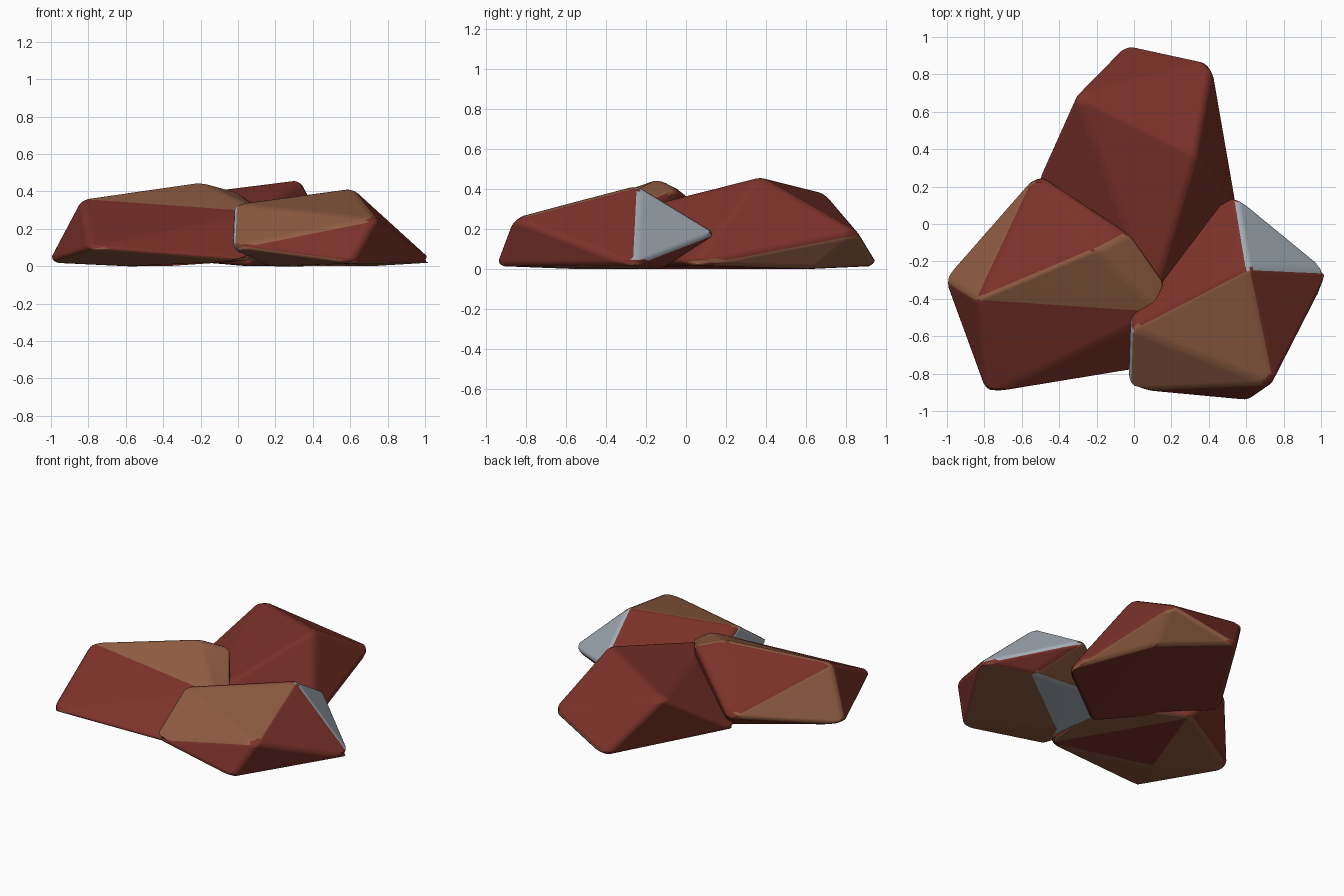
import bpy, bmesh, math

cube = bpy.data.objects.get("Cube")
if cube:
    bpy.data.objects.remove(cube)


def material(name, color):
    mat = bpy.data.materials.new(name)
    mat.use_nodes = True
    mat.diffuse_color = (*color, 1)
    mat.node_tree.nodes["Principled BSDF"].inputs["Base Color"].default_value = (*color, 1)
    return mat


MATERIALS = [material("brick_red_rock", (0.195, 0.031, 0.022)),
             material("tan_rock", (0.275, 0.107, 0.053)),
             material("pale_grey_rock", (0.37, 0.42, 0.47))]


def rock(name, corners, tan=(), grey=()):
    """Convex boulder; facets whose corners all lie in one listed group get its colour."""
    bm = bmesh.new()
    letter = {bm.verts.new(co): key for key, co in corners.items()}
    hull = bmesh.ops.convex_hull(bm, input=bm.verts[:])
    spare = [v for v in hull["geom_interior"] if isinstance(v, bmesh.types.BMVert)]
    bmesh.ops.delete(bm, geom=spare, context="VERTS")
    for face in bm.faces:
        keys = {letter[v] for v in face.verts}
        for index, groups in ((1, tan), (2, grey)):
            if any(keys <= set(group) for group in groups):
                face.material_index = index
    bmesh.ops.recalc_face_normals(bm, faces=bm.faces[:])
    mesh = bpy.data.meshes.new(name)
    bm.to_mesh(mesh)
    bm.free()
    obj = bpy.data.objects.new(name, mesh)
    bpy.context.collection.objects.link(obj)
    for mat in MATERIALS:
        mesh.materials.append(mat)
    mesh.polygons.foreach_set("use_smooth", [True] * len(mesh.polygons))
    # Worn, rounded edges
    bevel = obj.modifiers.new("worn_edges", "BEVEL")
    bevel.width = 0.03
    bevel.segments = 3
    bevel.limit_method = "ANGLE"
    bevel.angle_limit = math.radians(12)
    bevel.harden_normals = True
    return obj


# Back boulder: P peak, L left shoulder, B back foot, R right shoulder, S side foot
rock("back_rock", {
    "P": (0.33, 0.37, 0.465), "L": (-0.31, 0.69, 0.385), "B": (-0.04, 0.965, 0.015),
    "R": (0.42, 0.865, 0.18), "S": (0.565, 0.03, 0.02), "U": (0.36, 0.64, 0.0),
    "W": (-0.53, 0.20, 0.05), "F": (0.10, -0.40, 0.27), "D": (0.05, -0.35, 0.0)},
    tan=("RSU", "RBU"))

# Front boulder on the -x side: A outer shoulder, Q and P ridge, F and G inner shoulders
rock("front_right_rock", {
    "A": (-0.84, -0.405, 0.36), "Q": (-0.20, -0.135, 0.452), "P": (-0.03, -0.045, 0.405),
    "F": (0.14, -0.47, 0.29), "G": (0.17, -0.33, 0.28), "B": (-0.52, 0.28, 0.15),
    "O": (-1.02, -0.29, 0.02), "C": (-0.79, -0.92, 0.095), "N": (0.06, -0.78, 0.03),
    "V": (-0.38, 0.10, 0.0), "U": (-0.60, -0.54, 0.0), "I": (0.10, -0.25, 0.06)},
    tan=("AQPFG", "AOB", "UOC", "UCN", "UVO", "NVI"))

# Front boulder on the +x side: P peak, H inner shoulder, K front shoulder, E outer foot
rock("front_left_rock", {
    "P": (0.61, -0.235, 0.42), "H": (-0.02, -0.56, 0.335), "K": (0.74, -0.86, 0.255),
    "J": (-0.03, -0.89, 0.10), "M": (0.61, -0.95, 0.015), "E": (1.05, -0.255, 0.02),
    "B": (0.545, 0.16, 0.18), "U": (0.72, -0.12, 0.0), "V": (0.17, -0.56, 0.0),
    "I": (0.0, -0.13, 0.05)},
    tan=("HPK", "HKJ", "UVMEJ", "BUI"), grey=("PBE", "HJI", "UVI", "JVI"))
